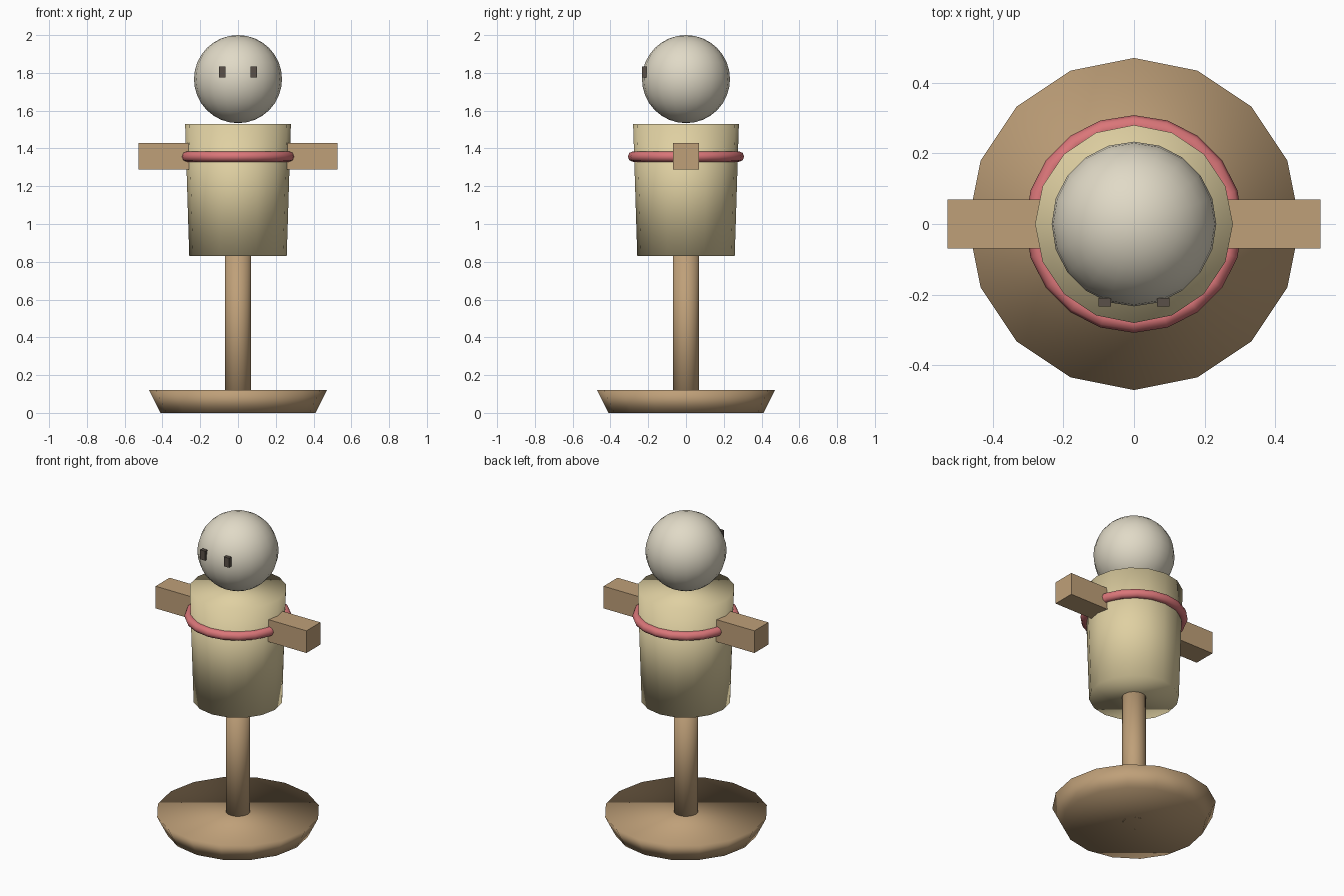
import bpy

cube = bpy.data.objects.get("Cube")
if cube:
    bpy.data.objects.remove(cube, do_unlink=True)


def material(name, rgb):
    mat = bpy.data.materials.new(name)
    mat.use_nodes = True
    colour = (*rgb, 1)
    mat.diffuse_color = colour
    mat.node_tree.nodes["Principled BSDF"].inputs["Base Color"].default_value = colour
    return mat


wood = material("wood", (0.52, 0.35, 0.19))
straw = material("straw sacking", (0.74, 0.63, 0.36))
linen = material("pale linen", (0.75, 0.70, 0.57))
pink = material("pink cord", (0.70, 0.18, 0.19))
dark = material("dark brown", (0.10, 0.08, 0.065))


def finish(name, mat, smooth=True):
    obj = bpy.context.object
    obj.name = name
    obj.data.name = name
    obj.data.materials.append(mat)
    if smooth:
        bpy.ops.object.shade_smooth()
    return obj


def drum(name, bottom, top, z0, z1, mat, sides=16):
    bpy.ops.mesh.primitive_cone_add(vertices=sides, radius1=bottom, radius2=top,
                                    depth=z1 - z0, location=(0, 0, (z0 + z1) / 2))
    return finish(name, mat)


def box(name, size, centre, mat):
    bpy.ops.mesh.primitive_cube_add(size=1, location=centre)
    bpy.context.object.scale = size
    bpy.ops.object.transform_apply(location=False, rotation=False, scale=True)
    return finish(name, mat, smooth=False)


# Stand and stuffed body
drum("base", 0.41, 0.47, 0, 0.12, wood)
drum("pole", 0.07, 0.07, 0, 0.9, wood)
drum("body", 0.258, 0.28, 0.83, 1.53, straw)

# Crossbar through the chest
box("arms", (1.055, 0.14, 0.14), (0, 0, 1.358), wood)

# Cord around the chest
bpy.ops.mesh.primitive_torus_add(major_radius=0.28, minor_radius=0.028,
                                 major_segments=20, minor_segments=8,
                                 location=(0, 0, 1.357))
finish("chest_cord", pink)

# Head
bpy.ops.mesh.primitive_uv_sphere_add(segments=20, ring_count=16, radius=0.233,
                                     location=(0, 0, 1.767))
finish("head", linen)

# Eyes
for side, name in ((1, "left_eye"), (-1, "right_eye")):
    box(name, (0.035, 0.024, 0.06), (side * 0.083, -0.222, 1.805), dark)
